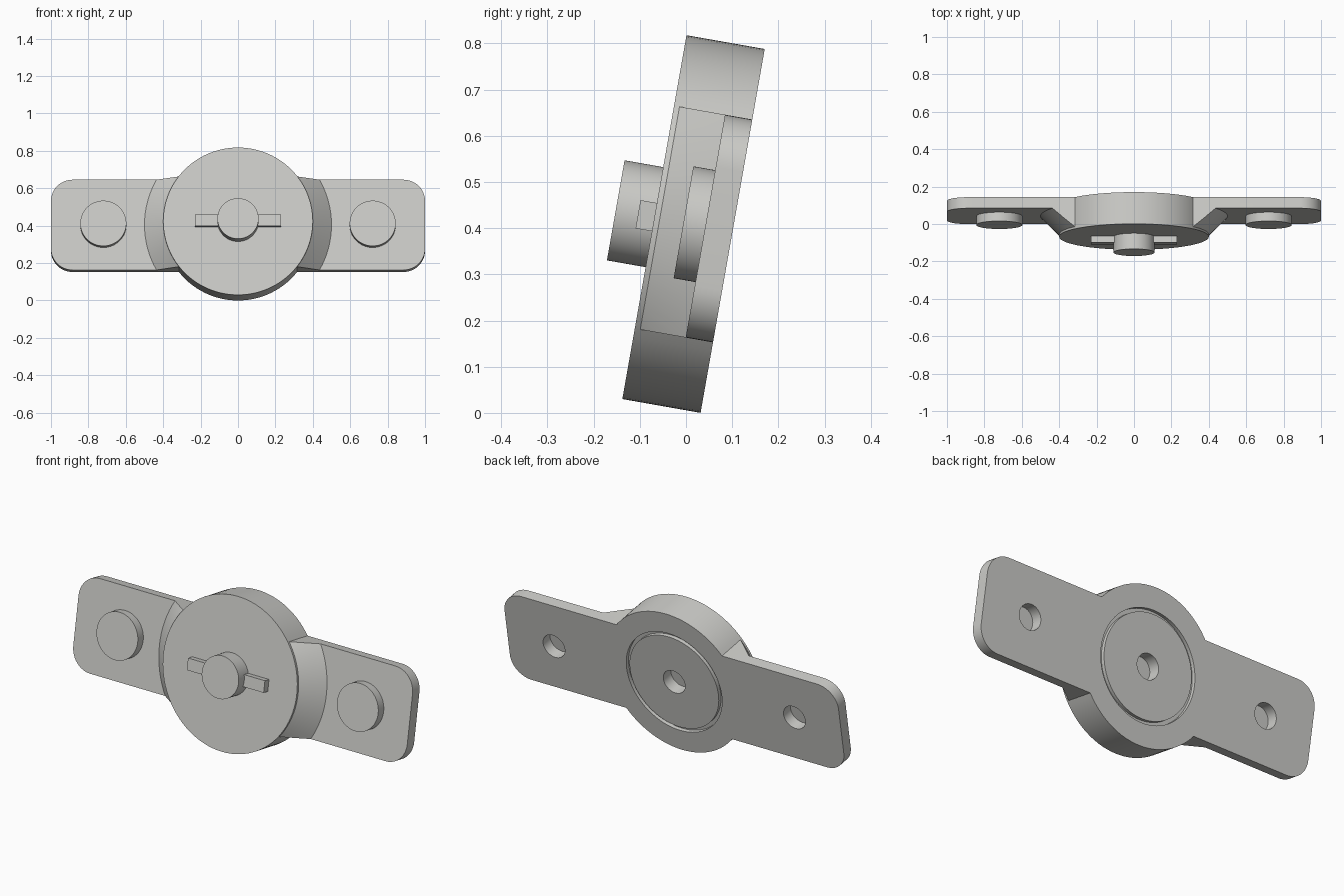
import bpy, bmesh, math
from mathutils import Matrix

if "Cube" in bpy.data.objects:
    bpy.data.objects.remove(bpy.data.objects["Cube"])

# Local frame: x = width, y = up along the plate, z = out of the front face
PLACE = Matrix.Translation((0, 0.101, 0.394)) @ Matrix.Rotation(math.radians(80), 4, 'X')
HALF_H = 0.245    # plate half height
PLATE_T = 0.06    # plate thickness

grey = bpy.data.materials.new("light_grey")
grey.diffuse_color = (0.6, 0.6, 0.575, 1)
grey.use_nodes = True
grey.node_tree.nodes["Principled BSDF"].inputs["Base Color"].default_value = grey.diffuse_color


def make_object(name, bm):
    bmesh.ops.recalc_face_normals(bm, faces=bm.faces)
    mesh = bpy.data.meshes.new(name)
    bm.to_mesh(mesh)
    bm.free()
    mesh.materials.append(grey)
    ob = bpy.data.objects.new(name, mesh)
    ob.matrix_world = PLACE
    bpy.context.collection.objects.link(ob)
    return ob


def cone(name, x, r1, r2, z1, z2, seg=96):
    bm = bmesh.new()
    bmesh.ops.create_cone(bm, cap_ends=True, segments=seg, radius1=r1, radius2=r2,
                          depth=z2 - z1, matrix=Matrix.Translation((x, 0, (z1 + z2) / 2)))
    return make_object(name, bm)


def prism(name, outline, z1, z2):
    bm = bmesh.new()
    face = bm.faces.new([bm.verts.new((x, y, z1)) for x, y in outline])
    ext = bmesh.ops.extrude_face_region(bm, geom=[face])
    for v in ext["geom"]:
        if isinstance(v, bmesh.types.BMVert):
            v.co.z = z2
    return make_object(name, bm)


def rect(hx, hy):
    return [(-hx, -hy), (hx, -hy), (hx, hy), (-hx, hy)]


def rounded_rect(hx, hy, r, n=12):
    pts = []
    for k, (sx, sy) in enumerate([(1, 1), (-1, 1), (-1, -1), (1, -1)]):
        for i in range(n + 1):
            a = math.pi / 2 * (k + i / n)
            pts.append((sx * (hx - r) + r * math.cos(a), sy * (hy - r) + r * math.sin(a)))
    return pts


def boolean(target, tool, operation):
    mod = target.modifiers.new("bool", 'BOOLEAN')
    mod.operation, mod.object, mod.solver = operation, tool, 'EXACT'
    bpy.context.view_layer.update()
    bpy.context.view_layer.objects.active = target
    bpy.ops.object.modifier_apply(modifier=mod.name)
    bpy.data.objects.remove(tool)


# Sloped shoulders between the hub and the wings, trimmed to the plate height
shoulder = cone("shoulder", 0, 0.5, 0.4, PLATE_T, 0.16)
boolean(shoulder, prism("trim", rect(0.7, HALF_H), -0.1, 0.3), 'INTERSECT')

# Mounting plate joined with shoulders and round hub
body = prism("mounting_body", rounded_rect(1, HALF_H, 0.115), 0, PLATE_T)
boolean(body, shoulder, 'UNION')
boolean(body, cone("hub", 0, 0.4, 0.4, 0, 0.172), 'UNION')

# Ring groove in the back
groove = cone("groove", 0, 0.285, 0.285, -0.02, 0.02)
boolean(groove, cone("groove_core", 0, 0.265, 0.265, -0.1, 0.1), 'DIFFERENCE')
boolean(body, groove, 'DIFFERENCE')

# Blind centre hole and the two wing holes
boolean(body, cone("centre_hole", 0, 0.065, 0.065, -0.05, 0.065, 48), 'DIFFERENCE')
for x in (-0.72, 0.72):
    boolean(body, cone("wing_hole", x, 0.065, 0.065, -0.05, 0.1, 48), 'DIFFERENCE')
parts = [body]

# Round caps over the wing holes
for side, x in (("left", -0.72), ("right", 0.72)):
    parts.append(cone(side + "_cap", x, 0.123, 0.123, PLATE_T, 0.108))

# Centre knob with its cross bar
knob = cone("knob", 0, 0.11, 0.11, 0.172, 0.257)
boolean(knob, prism("cross_bar", rect(0.23, 0.031), 0.172, 0.208), 'UNION')
parts.append(knob)

# Smooth round walls, crisp edges
bpy.ops.object.select_all(action='DESELECT')
for ob in parts:
    ob.select_set(True)
bpy.context.view_layer.objects.active = body
bpy.ops.object.shade_smooth_by_angle(angle=math.radians(30))
